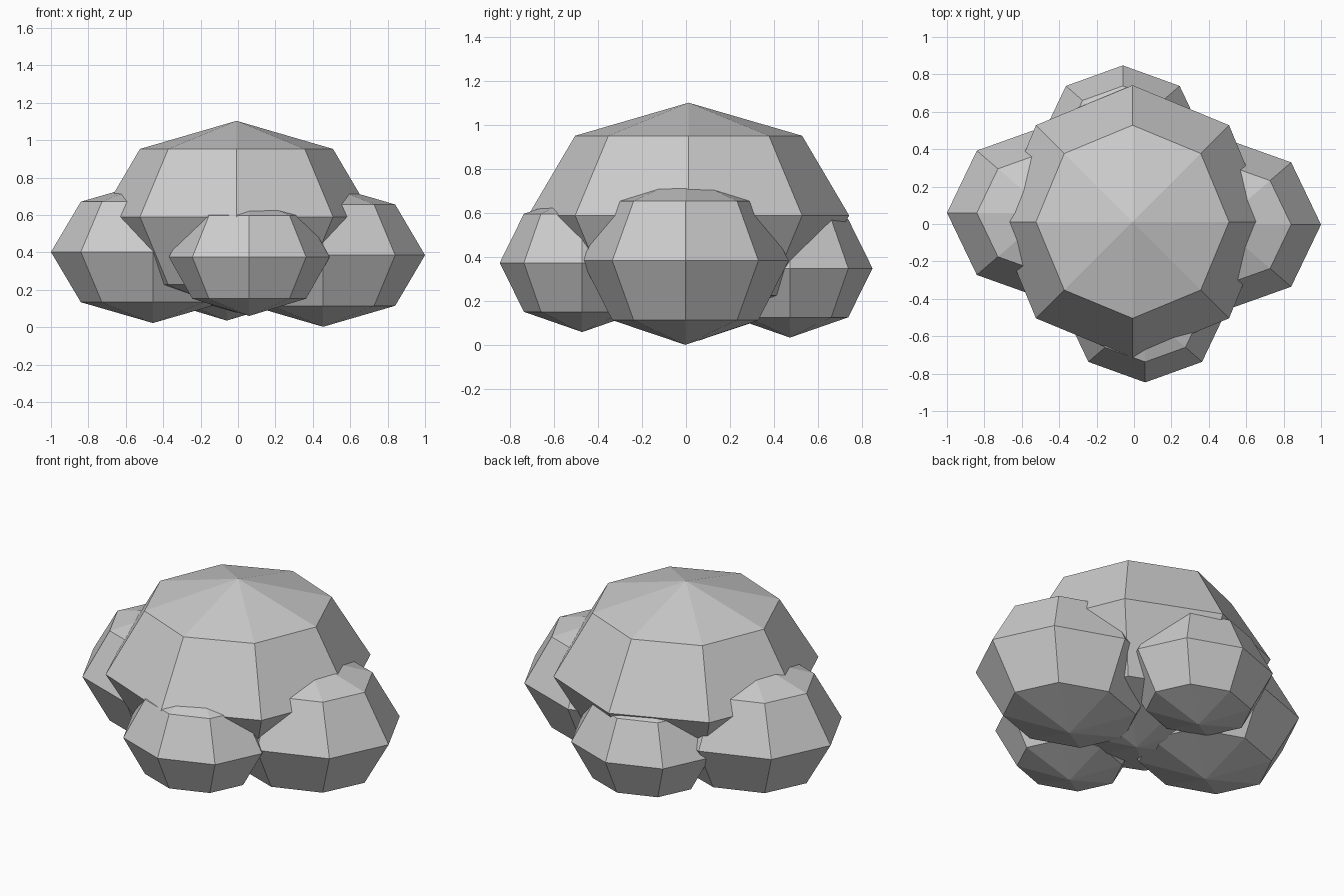
import bpy

if "Cube" in bpy.data.objects:
    bpy.data.objects.remove(bpy.data.objects["Cube"])


def lobe(name, centre, radii):
    """Flat-faced ellipsoid: 8 sides around, 4 bands high."""
    bpy.ops.mesh.primitive_uv_sphere_add(segments=8, ring_count=4, radius=1, location=centre)
    obj = bpy.context.object
    obj.name = name
    obj.scale = radii
    bpy.ops.object.transform_apply(location=False, rotation=False, scale=True)
    bpy.ops.object.shade_flat()
    return obj


# Large central mound
lobe("crown_mound", (-0.008, 0.012, 0.59), (0.73, 0.73, 0.513))

# Side lobes
lobe("right_lobe", (0.455, -0.003, 0.385), (0.545, 0.47, 0.383))
lobe("left_lobe", (-0.455, 0.06, 0.402), (0.545, 0.47, 0.38))

# Smaller front and back lobes
lobe("front_lobe", (0.06, -0.472, 0.375), (0.43, 0.375, 0.315))
lobe("back_lobe", (-0.06, 0.473, 0.35), (0.43, 0.375, 0.315))
